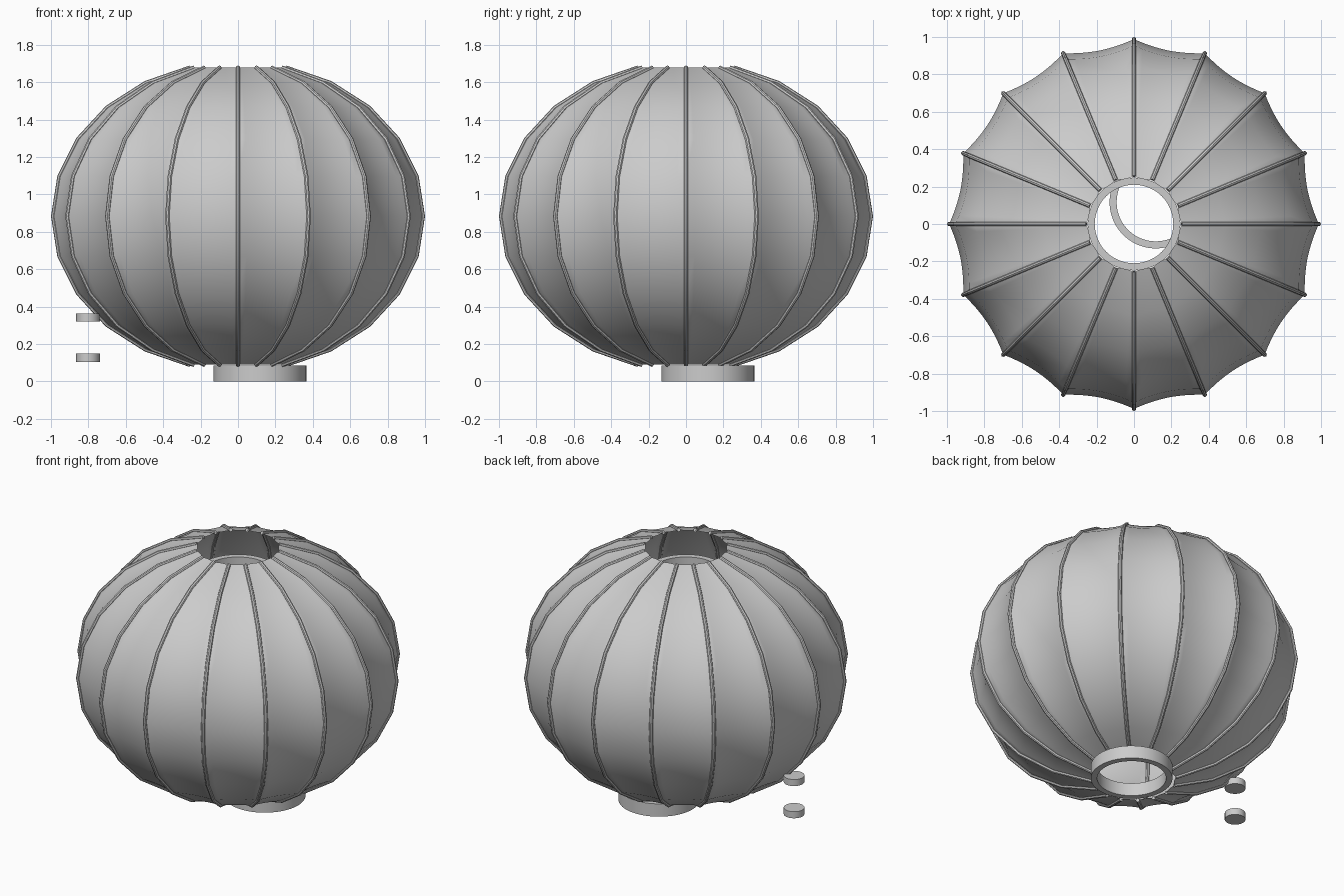
import bpy
import bmesh
from math import sin, cos, pi, radians

cube = bpy.data.objects.get("Cube")
if cube:
    bpy.data.objects.remove(cube, do_unlink=True)

RIBS = 16        # ribs around the shade
STEPS = 10       # straight pieces along each rib
PANEL = 8        # columns per fabric panel
RADIUS = 0.988   # rib radius at the equator
HEIGHT = 0.822   # vertical half-axis
MID_Z = 0.883
SAG = 0.043      # inward sag of the fabric between ribs

gray = bpy.data.materials.new("plain gray")
gray.use_nodes = True
gray.diffuse_color = (0.6, 0.6, 0.6, 1)
gray.node_tree.nodes["Principled BSDF"].inputs["Base Color"].default_value = (0.6, 0.6, 0.6, 1)


def add_object(name, mesh):
    obj = bpy.data.objects.new(name, mesh)
    bpy.context.collection.objects.link(obj)
    mesh.materials.clear()
    mesh.materials.append(gray)
    bpy.ops.object.select_all(action='DESELECT')
    obj.select_set(True)
    bpy.context.view_layer.objects.active = obj
    bpy.ops.object.shade_smooth_by_angle(angle=radians(35))
    return obj


def meridian(step):
    """Radius and height of one row, from the bottom to the top opening."""
    a = radians(-75 + 150 * step / STEPS)
    return RADIUS * cos(a), MID_Z + HEIGHT * sin(a)


def grid_surface(name, rows, closed_rows=False):
    bm = bmesh.new()
    grid = [[bm.verts.new(p) for p in row] for row in rows]
    pairs = list(zip(grid, grid[1:]))
    if closed_rows:
        pairs.append((grid[-1], grid[0]))
    for low, high in pairs:
        n = len(low)
        for i in range(n):
            j = (i + 1) % n
            bm.faces.new((low[i], low[j], high[j], high[i]))
    mesh = bpy.data.meshes.new(name)
    bm.to_mesh(mesh)
    bm.free()
    return add_object(name, mesh)


# Scalloped fabric shade, open at both ends
rows = []
for s in range(STEPS + 1):
    r, z = meridian(s)
    row = []
    for i in range(RIBS * PANEL):
        t = 2 * (i % PANEL) / PANEL - 1
        k = r * (1 - SAG * (1 - t * t))
        a = 2 * pi * i / (RIBS * PANEL)
        row.append((k * cos(a), k * sin(a), z))
    rows.append(row)
grid_surface("shade", rows)

# Ribs: round rods following the meridians
curve = bpy.data.curves.new("rib_path", 'CURVE')
curve.dimensions = '3D'
curve.bevel_depth = 0.012
curve.bevel_resolution = 2
curve.use_fill_caps = True
for n in range(RIBS):
    a = 2 * pi * n / RIBS
    spline = curve.splines.new('POLY')
    spline.points.add(STEPS)
    for s, point in enumerate(spline.points):
        r, z = meridian(s)
        point.co = (r * cos(a), r * sin(a), z, 1)
path = bpy.data.objects.new("rib_path", curve)
bpy.context.collection.objects.link(path)
graph = bpy.context.evaluated_depsgraph_get()
rib_mesh = bpy.data.meshes.new_from_object(path.evaluated_get(graph))
bpy.data.objects.remove(path, do_unlink=True)
add_object("ribs", rib_mesh)


def ring(name, x, y, bottom, top, outer=0.248, inner=0.21, sides=48):
    profile = ((outer, bottom), (outer, top), (inner, top), (inner, bottom))
    rows = [[(x + r * cos(2 * pi * i / sides), y + r * sin(2 * pi * i / sides), z)
             for i in range(sides)] for r, z in profile]
    grid_surface(name, rows, closed_rows=True)


# Collar inside the top opening and the offset base ring
ring("top_collar", 0, 0, 1.43, 1.515)
ring("base_ring", 0.117, 0.117, 0, 0.086)


def disc(name, x, y, z, radius, depth):
    bm = bmesh.new()
    bmesh.ops.create_cone(bm, cap_ends=True, segments=32, radius1=radius,
                          radius2=radius, depth=depth)
    bmesh.ops.translate(bm, verts=bm.verts, vec=(x, y, z))
    mesh = bpy.data.meshes.new(name)
    bm.to_mesh(mesh)
    bm.free()
    add_object(name, mesh)


# Two small loose discs beside the shade
disc("lower_disc", -0.802, 0, 0.126, 0.063, 0.044)
disc("upper_disc", -0.802, 0, 0.342, 0.063, 0.044)
